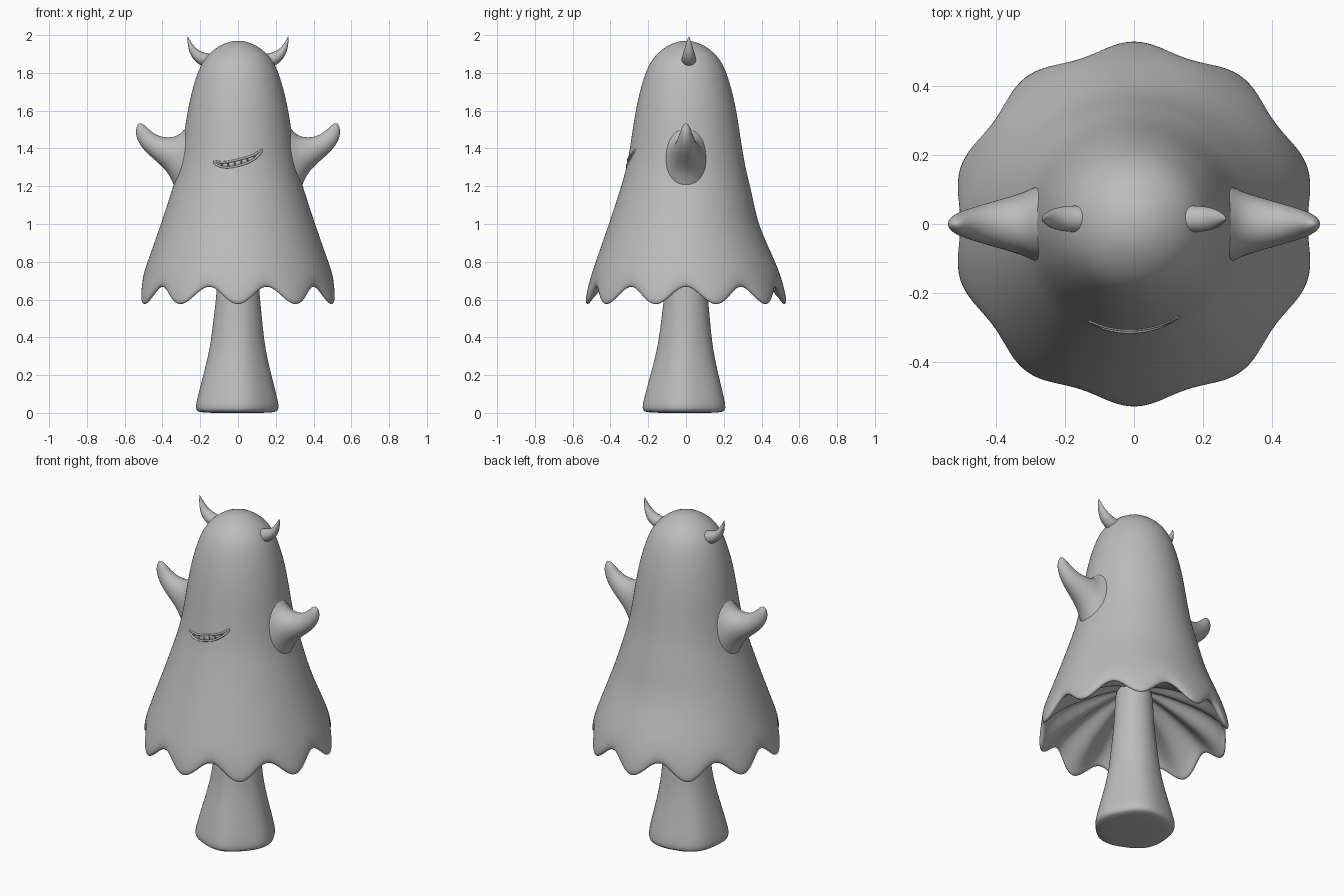
import bpy, bmesh, math
from mathutils import Vector

cube = bpy.data.objects.get("Cube")
if cube:
    bpy.data.objects.remove(cube, do_unlink=True)

grey = bpy.data.materials.new("plain grey")
grey.use_nodes = True
grey.diffuse_color = (0.5, 0.5, 0.5, 1)
grey.node_tree.nodes["Principled BSDF"].inputs["Base Color"].default_value = (0.5, 0.5, 0.5, 1)


def finish(ob, angle=50):
    """Apply all modifiers, then shade smooth with sharp creases."""
    bpy.ops.object.select_all(action='DESELECT')
    ob.select_set(True)
    bpy.context.view_layer.objects.active = ob
    for m in list(ob.modifiers):
        bpy.ops.object.modifier_apply(modifier=m.name)
    bpy.ops.object.shade_smooth_by_angle(angle=math.radians(angle))


def loft(name, rings, start=None, end=None, subdiv=1):
    """Skin a list of point rings, closing the ends with poles or flat caps."""
    bm = bmesh.new()
    rows = [[bm.verts.new(p) for p in ring] for ring in rings]
    n = len(rows[0])
    for a, b in zip(rows, rows[1:]):
        for i in range(n):
            j = (i + 1) % n
            bm.faces.new((a[i], a[j], b[j], b[i]))
    for row, pole in ((rows[0], start), (rows[-1], end)):
        if pole is None:
            bm.faces.new(row)
        else:
            v = bm.verts.new(pole)
            for i in range(n):
                bm.faces.new((row[i], row[(i + 1) % n], v))
    bmesh.ops.recalc_face_normals(bm, faces=bm.faces)
    me = bpy.data.meshes.new(name)
    bm.to_mesh(me)
    bm.free()
    me.materials.append(grey)
    ob = bpy.data.objects.new(name, me)
    bpy.context.collection.objects.link(ob)
    if subdiv:
        ob.modifiers.new("smooth", 'SUBSURF').levels = subdiv
    return ob


# Hooded body: radius, height, scallop strength, from crown to hem and back inside
outer = [(.04, 1.967, 0), (.09, 1.95, 0), (.15, 1.908, 0), (.195, 1.85, 0), (.225, 1.77, 0),
         (.25, 1.68, 0), (.27, 1.58, 0), (.285, 1.48, 0), (.3, 1.38, 0), (.319, 1.28, 0),
         (.346, 1.19, 0), (.375, 1.1, 0), (.408, 1.0, 0), (.443, .9, 0), (.478, .8, .1),
         (.502, .73, .4), (.516, .67, .8), (.519, .635, 1), (.512, .62, 1)]
inner = [(.498, .622, 1), (.482, .65, .95), (.43, .7, .8), (.34, .76, .65),
         (.22, .82, .4), (.1, .87, .1)]
SEG = 120


def scallop(a):
    return math.cos(10 * (a + math.pi / 2))


def body_ring(r, z, w):
    back = 1 - .06 * math.exp(-((z - 1) / .15) ** 2)
    pts = []
    for i in range(SEG):
        a = 2 * math.pi * i / SEG
        rr = r + .014 * w * scallop(a)
        y = rr * math.sin(a)
        pts.append((rr * math.cos(a), y * back if y > 0 else y, z - .048 * w * scallop(a)))
    return pts


body = loft("body", [body_ring(*p) for p in outer + inner], (0, 0, 1.97), (0, 0, .88))


def front_y(x, z):
    """Front surface of the body at a given spot."""
    for (r0, z0, _), (r1, z1, _) in zip(outer, outer[1:]):
        if z1 <= z <= z0:
            r = r0 + (r1 - r0) * (z0 - z) / (z0 - z1)
            return -math.sqrt(r * r - x * x)
    return 0


# Crooked smile outline
def smile(t, k):
    low = 1.308 + .031 * t + .02 * t ** 2 + .03 * t ** 4
    return .128 * t, low + k * .032 * math.sqrt(max(0, 1 - t * t))


STEPS = 24
ts = [-math.cos(math.pi * i / STEPS) for i in range(STEPS + 1)]
outline = [smile(t, 0) for t in ts] + [smile(t, 1) for t in reversed(ts[1:-1])]

cutter = loft("mouth_cutter", [[(x, y, z) for x, z in outline] for y in (-.45, -.25)], subdiv=0)
cutter.hide_render = True
cut = body.modifiers.new("mouth", 'BOOLEAN')
cut.operation = 'DIFFERENCE'
cut.object = cutter
cut.solver = 'EXACT'
finish(body)
bpy.data.objects.remove(cutter, do_unlink=True)

# Lip rim around the mouth
curve = bpy.data.curves.new("lips", 'CURVE')
curve.dimensions = '3D'
curve.bevel_depth = .006
curve.bevel_resolution = 2
line = curve.splines.new('POLY')
line.points.add(len(outline) - 1)
line.use_cyclic_u = True
for p, (x, z) in zip(line.points, outline):
    p.co = (x, front_y(x, z) + .001, z, 1)
curve.materials.append(grey)
lips = bpy.data.objects.new("lips", curve)
bpy.context.collection.objects.link(lips)
bpy.ops.object.select_all(action='DESELECT')
lips.select_set(True)
bpy.context.view_layer.objects.active = lips
bpy.ops.object.convert(target='MESH')
finish(bpy.context.object)

# Row of teeth
for i in range(7):
    t = (i - 3) * .26
    x, z = smile(t, .45)
    h = .026 * math.sqrt(1 - t * t)
    bpy.ops.mesh.primitive_cube_add(size=1, location=(x, front_y(x, z) + .018, z))
    tooth = bpy.context.object
    tooth.name = "tooth_%d" % (i + 1)
    tooth.scale = (.03, .03, h)
    tooth.rotation_euler = (0, -.24 - .3 * t, math.asin(x / .3))
    bpy.ops.object.transform_apply(location=False, rotation=False, scale=True)
    tooth.data.materials.append(grey)
    bev = tooth.modifiers.new("round", 'BEVEL')
    bev.width = .005
    bev.segments = 2
    finish(tooth)


# Limbs: each ring spans an upper and a lower edge point, with a half width in y
def limb(name, spans, tip, y0, side):
    rings = []
    for ux, uz, lx, lz, w in spans:
        up, low = Vector((ux, 0, uz)), Vector((lx, 0, lz))
        mid, half = (up + low) / 2, (up - low) / 2
        ring = []
        for i in range(20):
            a = 2 * math.pi * i / 20
            p = mid + half * math.cos(a)
            ring.append((side * p.x, y0 + w * math.sin(a), p.z))
        rings.append(ring)
    finish(loft(name, rings, None, (side * tip[0], y0, tip[1]), 2), 80)


arm = [(.22, 1.58, .28, 1.09, .13), (.28, 1.505, .335, 1.185, .098), (.315, 1.468, .362, 1.262, .087),
       (.37, 1.456, .42, 1.322, .07), (.43, 1.468, .485, 1.375, .052),
       (.475, 1.503, .53, 1.432, .036), (.502, 1.532, .545, 1.487, .022)]
horn = [(.11, 1.895, .15, 1.82, .04), (.165, 1.905, .19, 1.834, .039), (.2, 1.913, .23, 1.86, .036),
        (.232, 1.938, .258, 1.905, .025), (.256, 1.975, .268, 1.96, .011)]
for side, label in ((1, "left"), (-1, "right")):
    limb(label + "_arm", arm, (.53, 1.535), 0, side)
    limb(label + "_horn", horn, (.268, 2.0), .015, side)

# Flared stalk with soft root ridges
stalk = [(.195, 0, 1), (.218, .012, 1), (.22, .04, 1), (.203, .11, .9), (.18, .2, .8), (.158, .29, .6),
         (.141, .38, .4), (.128, .5, .2), (.117, .6, 0), (.108, .7, 0), (.1, .95, 0)]
rings = []
for r, z, w in stalk:
    ring = []
    for i in range(60):
        a = 2 * math.pi * i / 60
        rr = r * (1 + .025 * w * math.cos(5 * a + .6))
        ring.append((rr * math.cos(a) - .008 * w, rr * math.sin(a) - .008 * w, z))
    rings.append(ring)
finish(loft("stalk", rings, (0, 0, 0), (0, 0, .96)))
